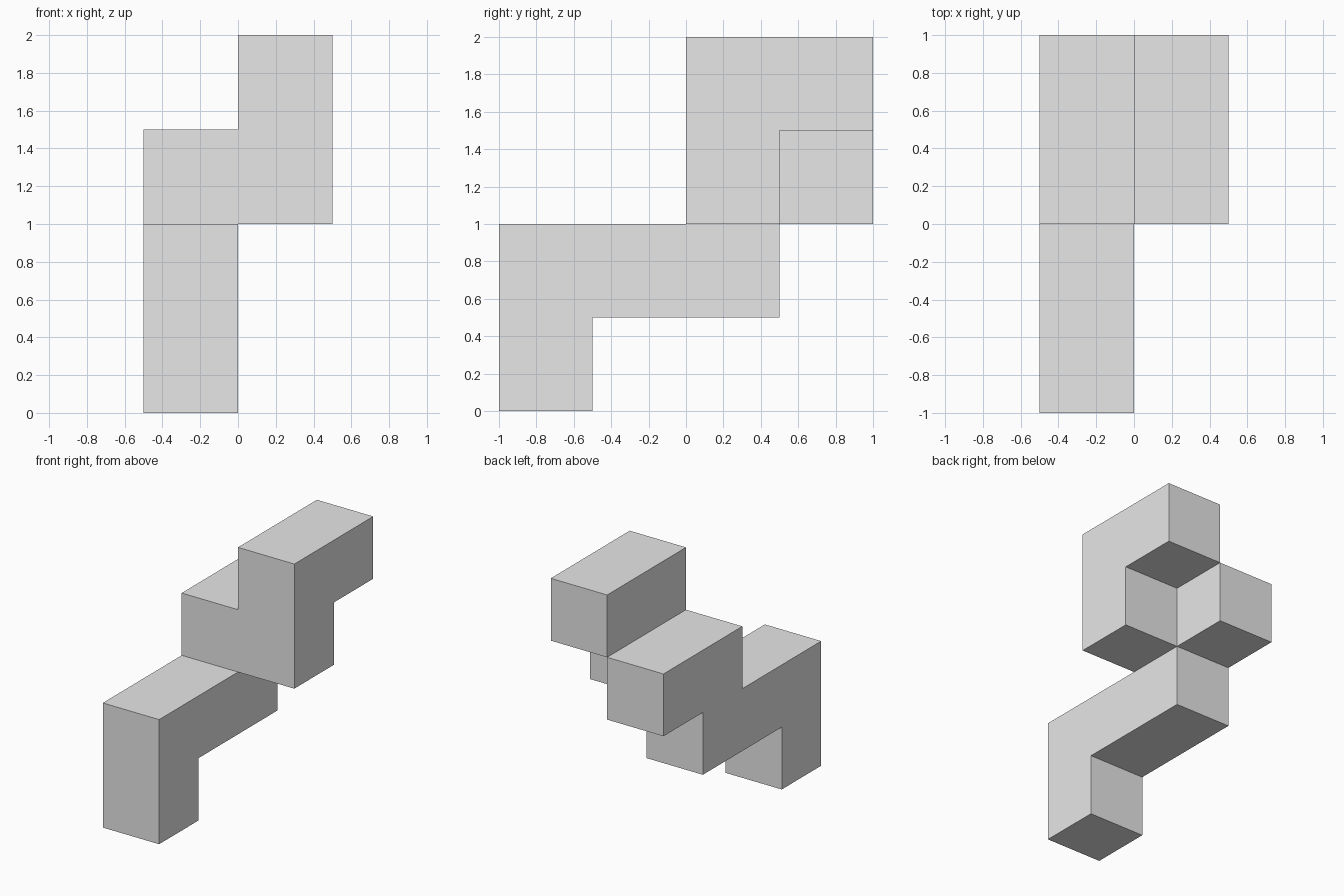
import bpy
import bmesh
import math
from mathutils import Vector

cube = bpy.data.objects.get("Cube")
if cube:
    bpy.data.objects.remove(cube, do_unlink=True)

CELL = 0.5
ORIGIN = Vector((-0.5, -1, 0))

# Unit cells (x, y, z) making up each arm of the puzzle piece
lower_arm = [(0, 0, 0), (0, 0, 1), (0, 1, 1), (0, 2, 1)]
middle_bar = [(0, 2, 2), (0, 3, 2)]
upper_arm = [(1, 2, 2), (1, 2, 3), (1, 3, 3)]
cells = set(lower_arm + middle_bar + upper_arm)


def add_side(bm, cell, axis, sign):
    """Add one square side of a cell, wound outwards."""
    n, u, v = Vector(), Vector(), Vector()
    n[axis], u[(axis + 1) % 3], v[(axis + 2) % 3] = sign, sign, 1
    centre = Vector(cell) + Vector((0.5, 0.5, 0.5)) + n / 2
    corners = [centre + (a * u + b * v) / 2
               for a, b in ((-1, -1), (1, -1), (1, 1), (-1, 1))]
    bm.faces.new([bm.verts.new(ORIGIN + p * CELL) for p in corners])


# Outer skin: only the sides without a neighbouring cell
bm = bmesh.new()
for cell in sorted(cells):
    for axis in range(3):
        for sign in (-1, 1):
            neighbour = list(cell)
            neighbour[axis] += sign
            if tuple(neighbour) not in cells:
                add_side(bm, cell, axis, sign)

# Weld the sides and merge coplanar squares into clean flat faces
bmesh.ops.remove_doubles(bm, verts=bm.verts[:], dist=0.001)
bmesh.ops.dissolve_limit(bm, angle_limit=math.radians(1),
                         verts=bm.verts[:], edges=bm.edges[:])

mesh = bpy.data.meshes.new("puzzle_block")
bm.to_mesh(mesh)
bm.free()

# Plain grey material
grey = bpy.data.materials.new("light grey")
grey.use_nodes = True
colour = (0.8, 0.8, 0.8, 1)
grey.diffuse_color = colour
grey.node_tree.nodes["Principled BSDF"].inputs["Base Color"].default_value = colour
mesh.materials.append(grey)

block = bpy.data.objects.new("puzzle_block", mesh)
bpy.context.collection.objects.link(block)
